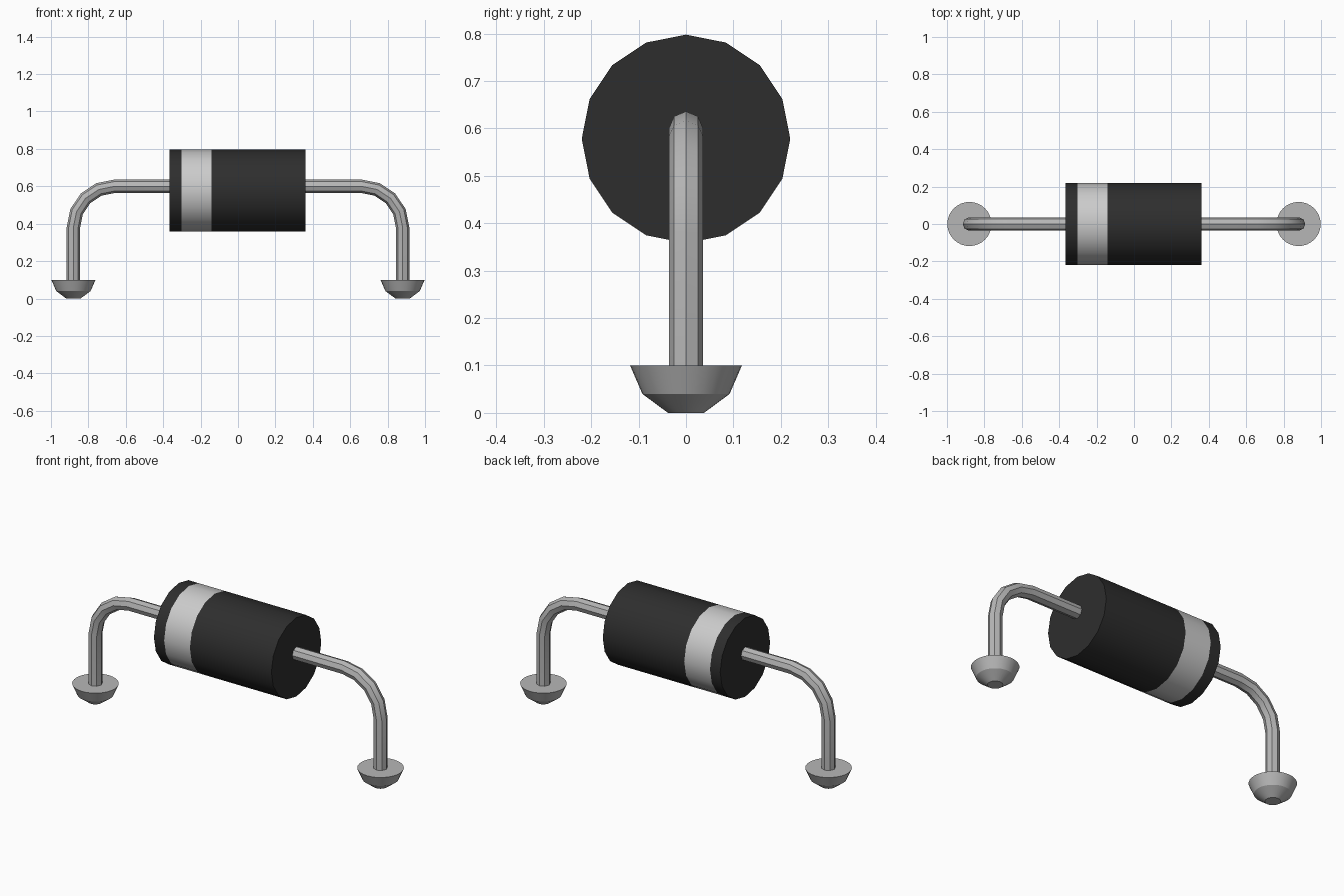
import bpy, bmesh, math
from mathutils import Vector

cube = bpy.data.objects.get("Cube")
if cube:
    bpy.data.objects.remove(cube, do_unlink=True)


def material(name, value, roughness):
    m = bpy.data.materials.new(name)
    m.use_nodes = True
    col = (value, value, value, 1)
    m.diffuse_color = col
    bsdf = m.node_tree.nodes["Principled BSDF"]
    bsdf.inputs["Base Color"].default_value = col
    bsdf.inputs["Roughness"].default_value = roughness
    return m


BLACK = material("black_plastic", 0.027, 0.6)
BAND = material("pale_band", 0.60, 0.5)
METAL = material("grey_metal", 0.47, 0.4)


def ring(centre, u, v, radius, sides):
    """Points of a circle around centre in the plane of u and v."""
    c, u, v = Vector(centre), Vector(u), Vector(v)
    return [c + radius * (math.cos(a) * u + math.sin(a) * v)
            for a in (2 * math.pi * i / sides for i in range(sides))]


def loft(name, rings, mats, smooth_angle, strip_mats=None):
    """Skin a row of rings, cap both ends; strip_mats gives a slot per strip."""
    bm = bmesh.new()
    rows = [[bm.verts.new(p) for p in r] for r in rings]
    n = len(rows[0])
    for k, (a, b) in enumerate(zip(rows, rows[1:])):
        for i in range(n):
            j = (i + 1) % n
            f = bm.faces.new((a[i], a[j], b[j], b[i]))
            f.material_index = strip_mats[k] if strip_mats else 0
    bm.faces.new(rows[0])
    bm.faces.new(rows[-1])
    bmesh.ops.recalc_face_normals(bm, faces=bm.faces[:])
    mesh = bpy.data.meshes.new(name)
    bm.to_mesh(mesh)
    bm.free()
    for m in mats:
        mesh.materials.append(m)
    ob = bpy.data.objects.new(name, mesh)
    bpy.context.collection.objects.link(ob)
    bpy.ops.object.select_all(action='DESELECT')
    ob.select_set(True)
    bpy.context.view_layer.objects.active = ob
    bpy.ops.object.shade_smooth_by_angle(angle=math.radians(smooth_angle))
    return ob


X, Y, Z = (1, 0, 0), (0, 1, 0), (0, 0, 1)

# Cylindrical body with a pale band near the right end
body_x = (-0.365, -0.302, -0.143, 0.36)
loft("body", [ring((x, 0, 0.578), Z, Y, 0.22, 16) for x in body_x],
     [BLACK, BAND], 30, strip_mats=(0, 1, 0))

LEG_X, LEAD_Z, BEND, STEPS = 0.88, 0.60, 0.22, 4

for side, label in ((1, "left"), (-1, "right")):
    # Bent wire lead: straight out, quarter bend, straight down
    stations = [(0.34, LEAD_Z, 0)]
    for i in range(STEPS + 1):
        t = math.pi / 2 * i / STEPS
        stations.append((LEG_X - BEND + BEND * math.sin(t),
                         LEAD_Z - BEND + BEND * math.cos(t), t))
    stations.append((LEG_X, 0.09, math.pi / 2))
    rings = [ring((side * x, 0, z), (side * math.sin(t), 0, math.cos(t)), Y, 0.036, 8)
             for x, z, t in stations]
    loft(label + "_lead", rings, [METAL], 30)

    # Solder foot: flat top narrowing in two steps to the ground
    foot = ((0.118, 0.10), (0.092, 0.04), (0.038, 0.0))
    loft(label + "_foot", [ring((side * LEG_X, 0, z), X, Y, r, 32) for r, z in foot],
         [METAL], 20)
